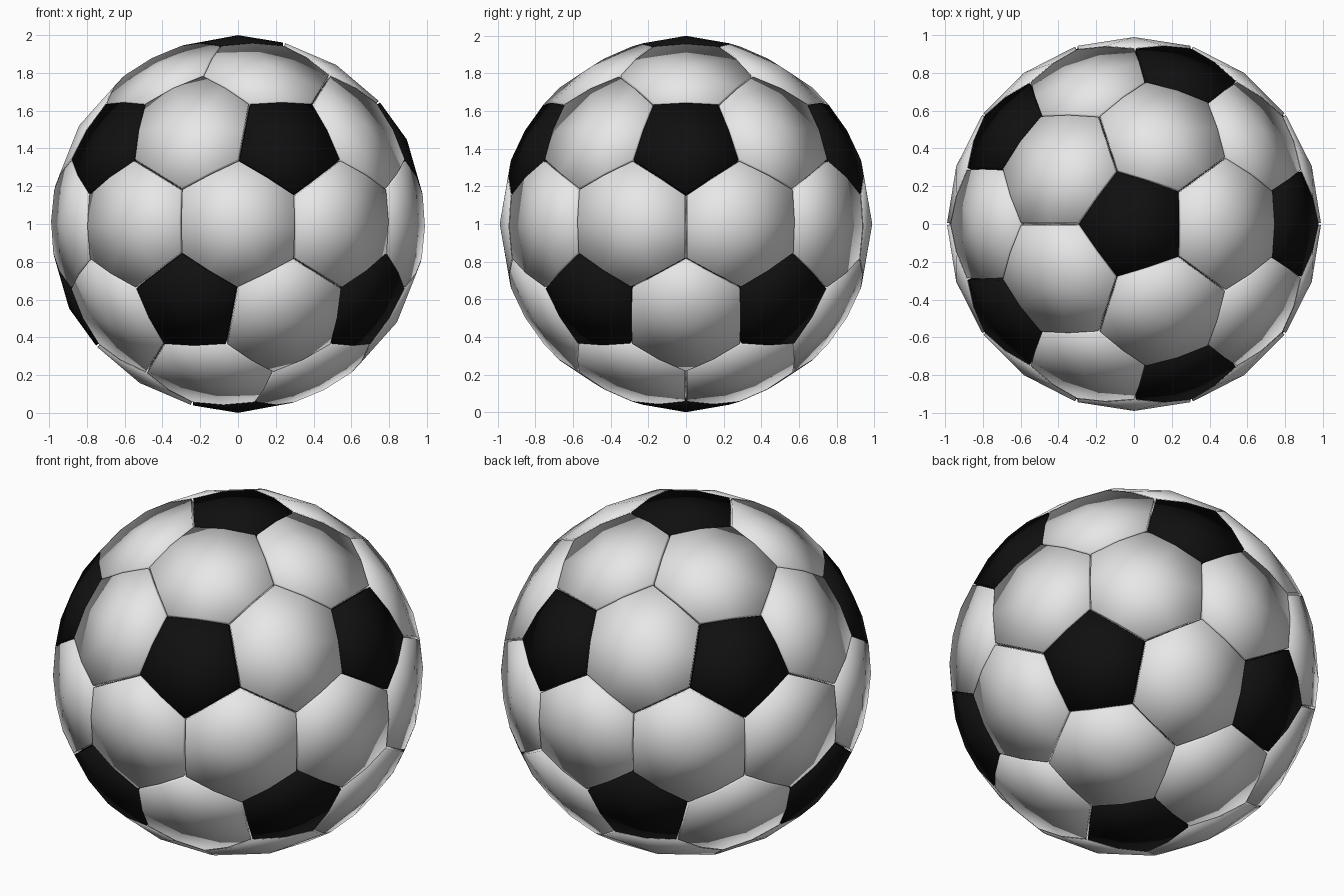
import bpy, bmesh, math
from mathutils import Vector

cube = bpy.data.objects.get("Cube")
if cube:
    bpy.data.objects.remove(cube, do_unlink=True)

CENTRE = Vector((0, 0, 1))
SHELL = 0.99        # radius of the panel edges
SHRINK = 0.98       # leaves the narrow seams between panels


def material(name, value, roughness):
    mat = bpy.data.materials.new(name)
    mat.use_nodes = True
    colour = (value, value, value, 1)
    mat.diffuse_color = colour
    bsdf = mat.node_tree.nodes["Principled BSDF"]
    bsdf.inputs["Base Color"].default_value = colour
    bsdf.inputs["Roughness"].default_value = roughness
    return mat


white = material("white", 0.8, 0.6)
black = material("black", 0.005, 0.6)


def make_object(name, bm, mat):
    for face in bm.faces:
        face.smooth = True
    mesh = bpy.data.meshes.new(name)
    bm.to_mesh(mesh)
    bm.free()
    mesh.materials.append(mat)
    obj = bpy.data.objects.new(name, mesh)
    obj.location = CENTRE
    bpy.context.collection.objects.link(obj)
    return obj


def add_panel(bm, middle, corners, crown):
    """One domed panel: a quad per corner around a raised middle."""
    corners = [middle.lerp(c, SHRINK).normalized() for c in corners]
    n = len(corners)
    mids = [(corners[i] + corners[(i + 1) % n]).normalized() for i in range(n)]
    hub = bm.verts.new(middle * crown)
    corner_verts = [bm.verts.new(c * SHELL) for c in corners]
    mid_verts = [bm.verts.new(m * SHELL) for m in mids]
    for i in range(n):
        bm.faces.new((hub, mid_verts[i - 1], corner_verts[i], mid_verts[i]))


# Panel layout: one panel for each point of a once-divided icosahedron
layout = bmesh.new()
bmesh.ops.create_icosphere(layout, subdivisions=2, radius=1)
pentagons, hexagons = bmesh.new(), bmesh.new()
for vert in layout.verts:
    middle = vert.co.normalized()
    side = middle.orthogonal().normalized()
    up = middle.cross(side)
    corners = [f.calc_center_median().normalized() for f in vert.link_faces]
    corners.sort(key=lambda c: math.atan2(c.dot(up), c.dot(side)))
    if len(corners) == 5:
        add_panel(pentagons, middle, corners, 1.0)
    else:
        add_panel(hexagons, middle, corners, SHELL)
layout.free()

# Thick panels with softly shaded rims
for name, bm, mat in (("pentagon_panels", pentagons, black),
                      ("hexagon_panels", hexagons, white)):
    panels = make_object(name, bm, mat)
    thick = panels.modifiers.new("Thickness", "SOLIDIFY")
    thick.thickness = 0.035
    thick.offset = -1

# Dark core seen through the seams
core = bmesh.new()
bmesh.ops.create_icosphere(core, subdivisions=4, radius=0.94)
make_object("inner_core", core, black)
